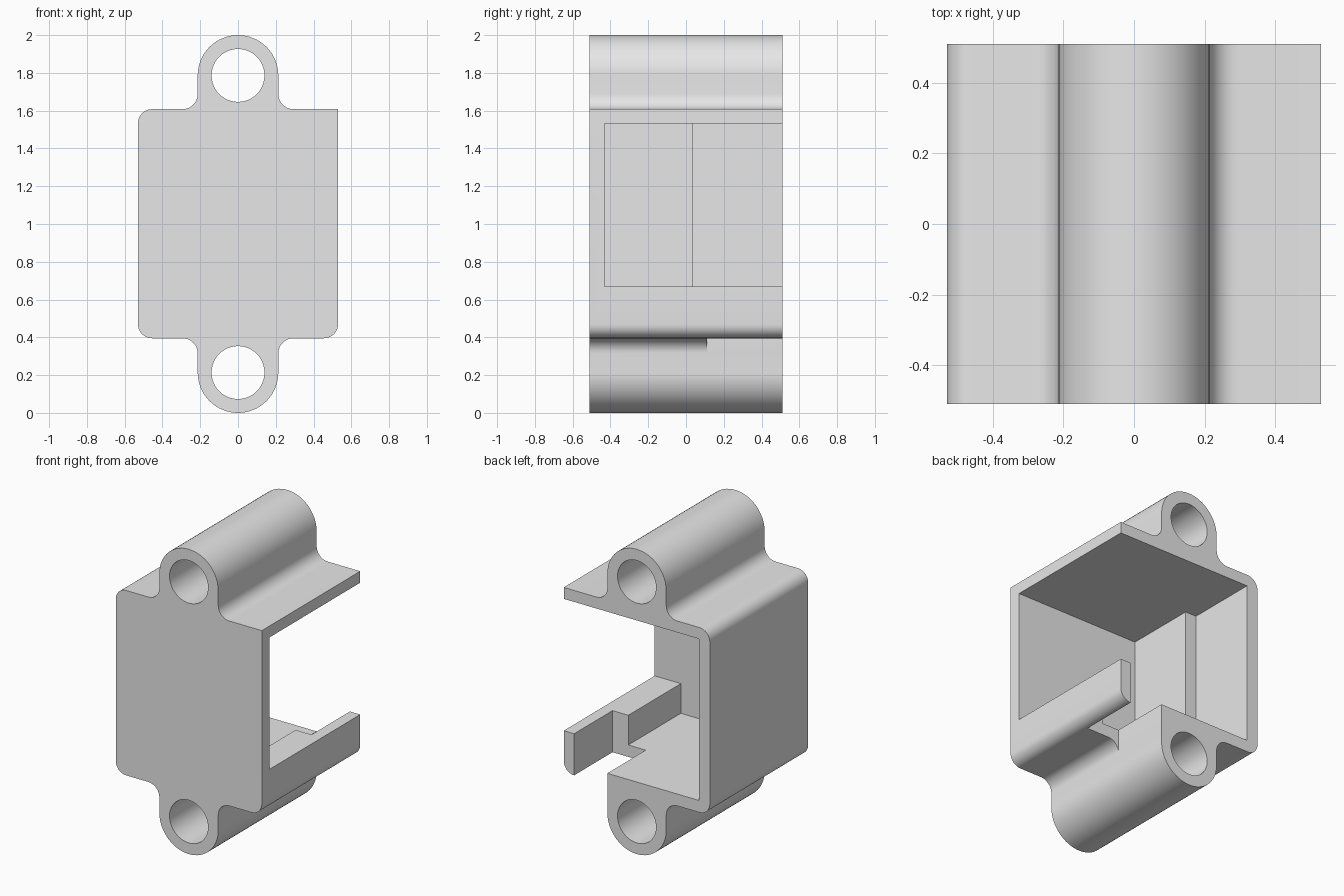
import bpy, bmesh, math

if "Cube" in bpy.data.objects:
    bpy.data.objects.remove(bpy.data.objects["Cube"])

HALF_Y = 0.51                   # half depth of the extrusion
HALF_X = 0.53                   # half width of the box
Z_LOW, Z_HIGH = 0.395, 1.608    # outer box bottom and top
LUG_R, HOLE_R = 0.2135, 0.14
FILLET, CORNER = 0.08, 0.075
LUG_Z = (LUG_R, 2 - LUG_R)


def arc(cx, cz, r, a0, a1, n):
    """Points on an arc in the XZ plane, angles in degrees."""
    return [(cx + r * math.cos(math.radians(a0 + (a1 - a0) * i / n)),
             cz + r * math.sin(math.radians(a0 + (a1 - a0) * i / n)))
            for i in range(n + 1)]


def extrude(name, points, y0, y1):
    """Solid made by extruding an XZ outline along y."""
    bm = bmesh.new()
    face = bm.faces.new([bm.verts.new((x, y0, z)) for x, z in points])
    res = bmesh.ops.extrude_face_region(bm, geom=[face])
    moved = [g for g in res["geom"] if isinstance(g, bmesh.types.BMVert)]
    bmesh.ops.translate(bm, verts=moved, vec=(0, y1 - y0, 0))
    bmesh.ops.recalc_face_normals(bm, faces=bm.faces[:])
    mesh = bpy.data.meshes.new(name)
    bm.to_mesh(mesh)
    bm.free()
    obj = bpy.data.objects.new(name, mesh)
    bpy.context.collection.objects.link(obj)
    return obj


def cut(body, points, y0, y1):
    """Subtract an extruded outline from the body."""
    cutter = extrude("cutter", points, y0, y1)
    cutter.hide_render = True
    mod = body.modifiers.new("cut", 'BOOLEAN')
    mod.operation, mod.solver, mod.object = 'DIFFERENCE', 'EXACT', cutter
    bpy.context.view_layer.objects.active = body
    bpy.ops.object.modifier_apply(modifier=mod.name)
    bpy.data.objects.remove(cutter)


def rect(x0, x1, z0, z1):
    return [(x0, z0), (x1, z0), (x1, z1), (x0, z1)]


# Outline: box with a filleted lug above and below, top right corner square
s = LUG_R + FILLET
outline = [(HALF_X, Z_HIGH)]
outline += arc(s, Z_HIGH + FILLET, FILLET, 270, 180, 8)
outline += arc(0, LUG_Z[1], LUG_R, 0, 180, 32)
outline += arc(-s, Z_HIGH + FILLET, FILLET, 0, -90, 8)
outline += arc(-HALF_X + CORNER, Z_HIGH - CORNER, CORNER, 90, 180, 8)
outline += arc(-HALF_X + CORNER, Z_LOW + CORNER, CORNER, 180, 270, 8)
outline += arc(-s, Z_LOW - FILLET, FILLET, 90, 0, 8)
outline += arc(0, LUG_Z[0], LUG_R, 180, 360, 32)
outline += arc(s, Z_LOW - FILLET, FILLET, 180, 90, 8)
outline += arc(HALF_X - CORNER, Z_LOW + CORNER, CORNER, 270, 360, 8)
housing = extrude("housing", outline, -HALF_Y, HALF_Y)

# Cavity, open at the back; left wall is thicker towards the front
cut(housing, rect(-0.37, 0.34, 0.473, 1.533), -0.432, 0.7)
cut(housing, rect(-0.45, -0.30, 0.473, 1.533), 0.037, 0.7)
# Open right side above the low lip
cut(housing, rect(0.25, 0.70, 0.668, 1.533), -0.432, 0.7)
# Slot through the floor beside the lip
cut(housing, rect(0.214, 0.455, 0.29, 0.75), 0.112, 0.7)
# Bores through both lugs
for z in LUG_Z:
    cut(housing, arc(0, z, HOLE_R, 0, 360, 48)[:-1], -0.7, 0.7)

# Colour and shading
grey = bpy.data.materials.new("light grey")
grey.diffuse_color = (0.8, 0.8, 0.8, 1)
grey.use_nodes = True
grey.node_tree.nodes["Principled BSDF"].inputs["Base Color"].default_value = grey.diffuse_color
housing.data.materials.clear()
housing.data.materials.append(grey)
for p in housing.data.polygons:
    p.material_index = 0
bpy.ops.object.select_all(action='DESELECT')
housing.select_set(True)
bpy.context.view_layer.objects.active = housing
bpy.ops.object.shade_smooth_by_angle(angle=math.radians(30))
